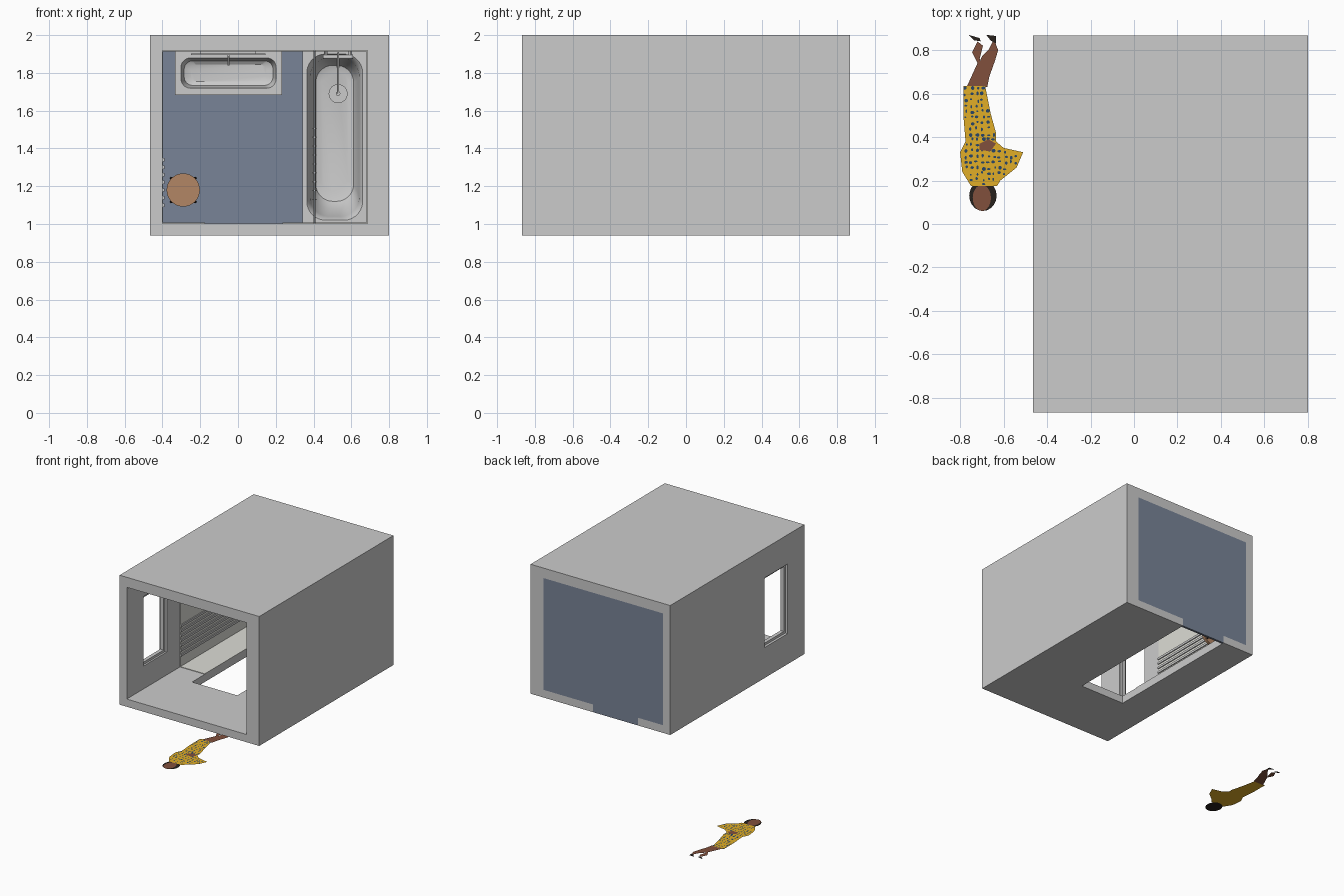
import bpy, bmesh, math, random
from mathutils import Vector

if "Cube" in bpy.data.objects:
    bpy.data.objects.remove(bpy.data.objects["Cube"])

# The room lies on its back edge: its own "up" is -y, its floor plan is seen in x/z.
def mat(name, r, g, b):
    m = bpy.data.materials.new(name)
    m.diffuse_color = (r, g, b, 1)
    m.use_nodes = True
    m.node_tree.nodes["Principled BSDF"].inputs["Base Color"].default_value = m.diffuse_color
    return m

BLUE = mat("blue_floor", .19, .23, .31)
TILE = mat("pale_tile", .72, .72, .67)
WOOD = mat("wood", .45, .24, .13)
DARK = mat("dark", .02, .015, .012)
SKIN = mat("skin", .22, .08, .045)
YELLOW = mat("yellow_cloth", .75, .42, .02)
NAVY = mat("navy_print", .02, .06, .14)

def finish(name, bm, m=None, smooth=False):
    bmesh.ops.recalc_face_normals(bm, faces=bm.faces)
    me = bpy.data.meshes.new(name)
    bm.to_mesh(me)
    bm.free()
    o = bpy.data.objects.new(name, me)
    bpy.context.collection.objects.link(o)
    if m:
        me.materials.append(m)
    if smooth:
        bpy.context.view_layer.objects.active = o
        o.select_set(True)
        bpy.ops.object.shade_smooth_by_angle()
        o.select_set(False)
    return o

def box(name, x0, x1, y0, y1, z0, z1, m=None):
    bm = bmesh.new()
    bmesh.ops.create_cube(bm, size=1)
    for v in bm.verts:
        v.co = ((x0 + x1) / 2 + v.co.x * (x1 - x0), (y0 + y1) / 2 + v.co.y * (y1 - y0),
                (z0 + z1) / 2 + v.co.z * (z1 - z0))
    return finish(name, bm, m)

def rod(name, a, b, r, m=None, n=12):
    a, b = Vector(a), Vector(b)
    bm = bmesh.new()
    bmesh.ops.create_cone(bm, cap_ends=True, segments=n, radius1=r, radius2=r, depth=(b - a).length)
    q = (b - a).to_track_quat('Z', 'Y')
    for v in bm.verts:
        v.co = q @ v.co + (a + b) / 2
    return finish(name, bm, m, True)

def loft(name, cx, cz, rings, m=None, k=8):
    """Stack of rounded rectangles (half x, half z, corner radius, y[, z shift])."""
    bm = bmesh.new()
    loops = []
    for hx, hz, r, y, *s in rings:
        dz = s[0] if s else 0
        loop = []
        for c, (sx, sz) in enumerate(((1, 1), (-1, 1), (-1, -1), (1, -1))):
            for i in range(k):
                t = math.pi / 2 * (c + i / (k - 1) * .98)
                loop.append(bm.verts.new((cx + sx * (hx - r) + r * math.cos(t), y,
                                          cz + dz + sz * (hz - r) + r * math.sin(t))))
        loops.append(loop)
    n = 4 * k
    for A, B in zip(loops, loops[1:]):
        for i in range(n):
            bm.faces.new((A[i], A[(i + 1) % n], B[(i + 1) % n], B[i]))
    bm.faces.new(loops[0])
    bm.faces.new(loops[-1])
    return finish(name, bm, m, True)

def cut(o, *tools):
    for t in tools:
        md = o.modifiers.new("cut", 'BOOLEAN')
        md.operation, md.object, md.solver = 'DIFFERENCE', t, 'EXACT'
        t.hide_render = True
        t.hide_set(True)

# Wall shell, open at ceiling and floor, with a doorway and a high window
door = box("door_cutter", -.175, .235, -.345, 1, .8, 1.05)
shell = box("wall_shell", -.465, .80, -.868, .868, .94, 2)
cut(shell, box("room_cutter", -.40, .685, -1, 1, 1.003, 1.918), door,
    box("window_cutter", -.6, -.3, -.65, -.35, 1.19, 1.76))

# Window frame
for i, (y0, y1, z0, z1) in enumerate(((-.65, -.63, 1.19, 1.76), (-.37, -.35, 1.19, 1.76),
                                      (-.63, -.37, 1.19, 1.21), (-.63, -.37, 1.74, 1.76))):
    box(f"window_frame_{i}", -.445, -.415, y0, y1, z0, z1)

# Floor with threshold
box("floor", -.40, .685, .85, .868, 1.003, 1.918, BLUE)
box("door_threshold", -.175, .235, .85, .868, .94, 1.003, BLUE)

# Pale wall tiling, lower part of the walls
T, W = -.18, .004
box("tile_left", -.40, -.40 + W, T, .85, 1.003, 1.918, TILE)
box("tile_right", .685 - W, .685, T, .85, 1.003, 1.918, TILE)
box("tile_back", -.40, .685, T, .85, 1.918 - W, 1.918, TILE)
box("tile_door_side_a", -.40, -.175, T, .85, 1.003, 1.003 + W, TILE)
box("tile_door_side_b", .235, .685, T, .85, 1.003, 1.003 + W, TILE)
box("tile_over_door", -.175, .235, T - .0, T + .001, 1.003, 1.003 + W, TILE) if T < -.345 else None

# Wall slats on the left wall
for i in range(7):
    z = 1.1 + i * .04
    box(f"wall_slat_{i}", -.397, -.388, T, .6, z - .009, z + .009)

# Bathtub
loft("bathtub", .512, 1.46, [
    (.17, .457, .001, .85), (.17, .457, .001, .55), (.148, .44, .10, .55), (.143, .435, .10, .556),
    (.13, .42, .10, .60), (.118, .39, .10, .74, .01), (.10, .36, .09, .785, .02), (.07, .32, .06, .795, .03)])

# Shower: mixer, riser, arm, head
rod("shower_riser", (.53, .45, 1.905), (.53, -.18, 1.905), .006)
rod("shower_arm", (.53, -.18, 1.905), (.53, -.18, 1.69), .006)
rod("shower_drop", (.53, -.18, 1.69), (.53, -.14, 1.69), .012)
rod("shower_head", (.53, -.14, 1.69), (.53, -.128, 1.69), .05, n=32)
rod("mixer_body", (.45, .42, 1.885), (.61, .42, 1.885), .012)
rod("tub_spout", (.53, .43, 1.885), (.53, .44, 1.83), .008)
for x in (.465, .595):
    rod("mixer_inlet", (x, .42, 1.885), (x, .42, 1.915), .009)

# Curtain rail with rings
rod("curtain_rail", (.405, -.2, 1.005), (.405, -.2, 1.916), .004)
for i in range(9):
    z = 1.13 + i * .047
    rod("curtain_ring", (.405, -.2, z - .003), (.405, -.2, z + .003), .010)

# Vanity with sunk basin, tap and mirror
loft("vanity_basin", -.05, 1.799, [
    (.284, .117, .001, .85), (.284, .117, .001, .42), (.262, .088, .05, .42), (.262, .088, .05, .414),
    (.252, .08, .05, .414), (.248, .076, .05, .43), (.235, .065, .045, .50), (.20, .045, .03, .515)])
rod("tap_post", (-.05, .42, 1.895), (-.05, .34, 1.895), .007)
rod("tap_spout", (-.05, .345, 1.895), (-.05, .35, 1.84), .006)
box("mirror", -.25, .145, -.25, .22, 1.895, 1.902)
box("mirror_back", -.2, .095, -.2, .17, 1.902, 1.915)

# Round stool
rod("stool_seat", (-.29, .57, 1.18), (-.29, .592, 1.18), .088, WOOD, 32)
for i in range(4):
    a = math.pi / 4 + i * math.pi / 2
    c, s = math.cos(a), math.sin(a)
    rod(f"stool_leg_{i}", (-.29 + .07 * c, .592, 1.18 + .07 * s),
        (-.29 + .088 * c, .85, 1.18 + .088 * s), .008, DARK)

# Flat cut-out figure lying on z = 0 (outline in hundredths of a unit)
def flat(name, pts, z, m):
    bm = bmesh.new()
    f = bm.faces.new([bm.verts.new((x / 100, y / 100, z)) for x, y in pts])
    bmesh.ops.triangulate(bm, faces=[f])
    o = finish(name, bm, m)
    return o

def oval(cx, cy, rx, ry, n=20):
    return [(cx + rx * math.cos(2 * math.pi * i / n), cy + ry * math.sin(2 * math.pi * i / n)) for i in range(n)]

dress = [(-78.5, 63.5), (-68.5, 63.5), (-66, 51), (-63.5, 42), (-63.5, 38), (-60, 35), (-51, 33),
         (-54, 26), (-61.5, 20), (-63, 17.5), (-75, 17.5), (-79, 24), (-80, 33), (-77.5, 38), (-78.5, 50)]
flat("leg_left", [(-77, 63), (-69, 63), (-69, 68), (-71, 76), (-69.5, 82), (-72, 84), (-74.5, 79), (-72, 74)], .0, SKIN)
flat("leg_right", [(-76, 63), (-67.5, 63), (-66.5, 68), (-64, 75), (-62.5, 80), (-64.5, 85), (-67, 80),
                   (-70, 77), (-73, 70)], .0005, SKIN)
flat("shoe_left", [(-76, 87), (-71, 85.5), (-70.5, 84), (-73.5, 84.5)], .001, DARK)
flat("shoe_right", [(-68, 87), (-63.5, 86.5), (-63.5, 83), (-66, 84.5)], .001, DARK)
flat("hair", oval(-69.5, 13, 6.3, 7), .0, DARK)
flat("face", oval(-70, 12, 4.2, 6), .001, SKIN)
flat("dress", dress, .0015, YELLOW)
flat("hand", [(-71, 34), (-66, 33.5), (-63.5, 37), (-67, 39), (-71, 37)], .0035, SKIN)

# Printed spots, kept inside the dress outline
def inside(x, y):
    hit = False
    for (x1, y1), (x2, y2) in zip(dress, dress[1:] + dress[:1]):
        if (y1 > y) != (y2 > y) and x < (x2 - x1) * (y - y1) / (y2 - y1) + x1:
            hit = not hit
    return hit

random.seed(4)
bm = bmesh.new()
for i in range(18):
    for j in range(12):
        x = -80 + j * 2.6 + random.uniform(-.6, .6)
        y = 18 + i * 2.6 + random.uniform(-.6, .6)
        spot = oval(x, y, random.uniform(.4, .95), random.uniform(.4, .95), 7)
        if all(inside(*p) for p in spot):
            bm.faces.new([bm.verts.new((px / 100, py / 100, .0025)) for px, py in spot])
finish("dress_spots", bm, NAVY)
